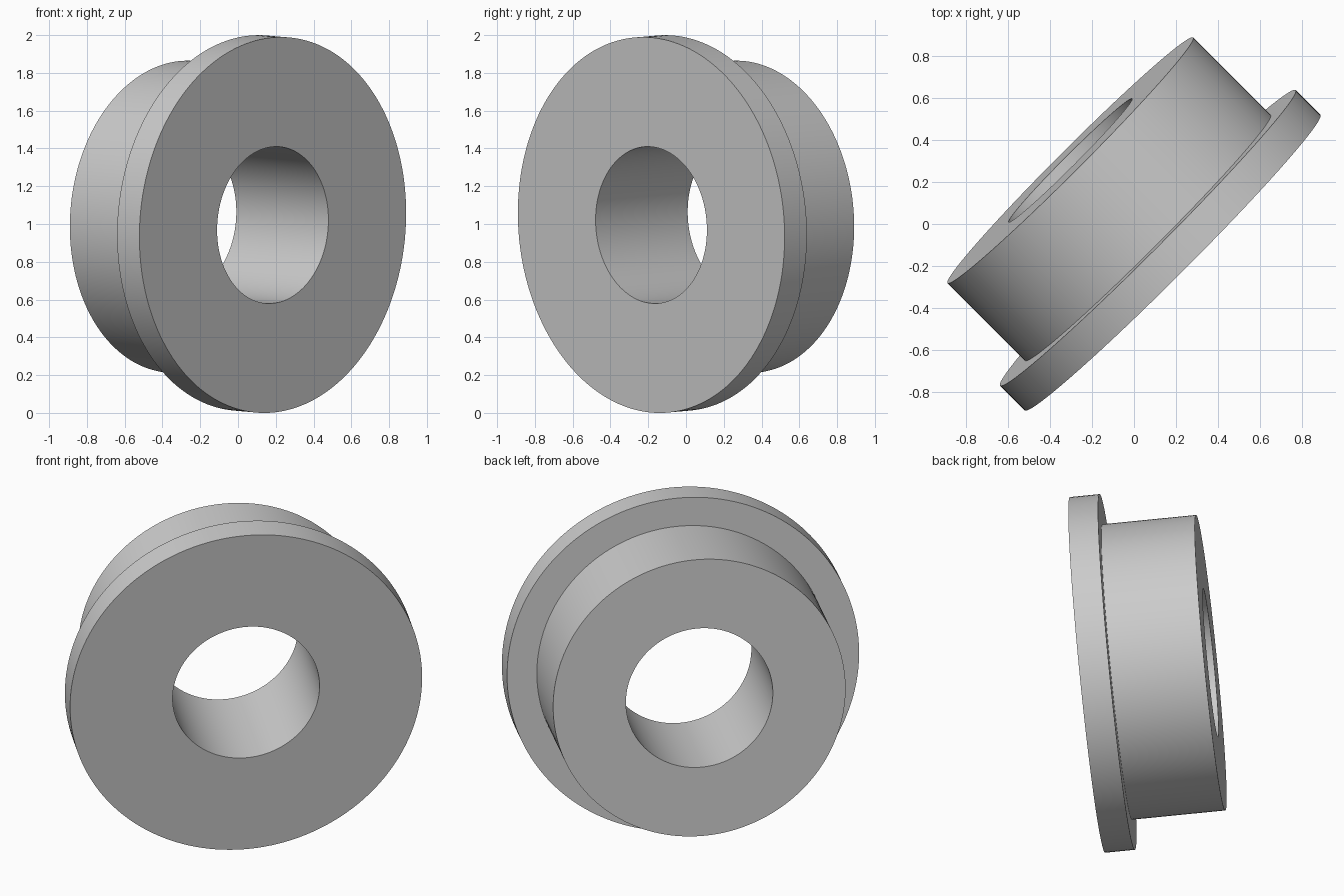
import bpy
import math
from mathutils import Matrix, Vector

cube = bpy.data.objects.get("Cube")
if cube:
    bpy.data.objects.remove(cube, do_unlink=True)

# One plain grey material
grey = bpy.data.materials.new("light grey")
grey.use_nodes = True
colour = (0.6, 0.6, 0.6, 1.0)
grey.diffuse_color = colour
grey.node_tree.nodes["Principled BSDF"].inputs["Base Color"].default_value = colour

# Main sizes, measured along and around the bushing axis
SEGMENTS = 160
BORE, BODY, FLANGE = 0.416, 0.828, 0.9967
FLANGE_DEPTH, LENGTH = 0.167, 0.691

# Closed cross-section (radius, distance behind the front face)
profile = [(BORE, 0), (FLANGE, 0), (FLANGE, FLANGE_DEPTH),
           (BODY, FLANGE_DEPTH), (BODY, LENGTH), (BORE, LENGTH)]

# Revolve the section into a solid ring
verts, faces = [], []
n = len(profile)
for s in range(SEGMENTS):
    angle = math.tau * s / SEGMENTS
    verts += [(r * math.cos(angle), r * math.sin(angle), d) for r, d in profile]
    t = (s + 1) % SEGMENTS
    for i in range(n):
        j = (i + 1) % n
        faces.append((s * n + i, t * n + i, t * n + j, s * n + j))

mesh = bpy.data.meshes.new("flanged_bushing")
mesh.from_pydata(verts, [], faces)
mesh.materials.append(grey)

# Turn the axis diagonally towards the back and slightly upwards
axis = Vector((-1, 1, 0.09)).normalized()
turn = axis.to_track_quat('Z', 'Y').to_matrix().to_4x4()
mesh.transform(Matrix.Translation((0.184, -0.184, 0.9945)) @ turn)

bushing = bpy.data.objects.new("flanged_bushing", mesh)
bpy.context.collection.objects.link(bushing)

# Round walls smooth, rims sharp
bpy.ops.object.select_all(action='DESELECT')
bushing.select_set(True)
bpy.context.view_layer.objects.active = bushing
bpy.ops.object.mode_set(mode='EDIT')
bpy.ops.mesh.select_all(action='SELECT')
bpy.ops.mesh.normals_make_consistent(inside=False)
bpy.ops.object.mode_set(mode='OBJECT')
bpy.ops.object.shade_smooth_by_angle(angle=math.radians(30))
